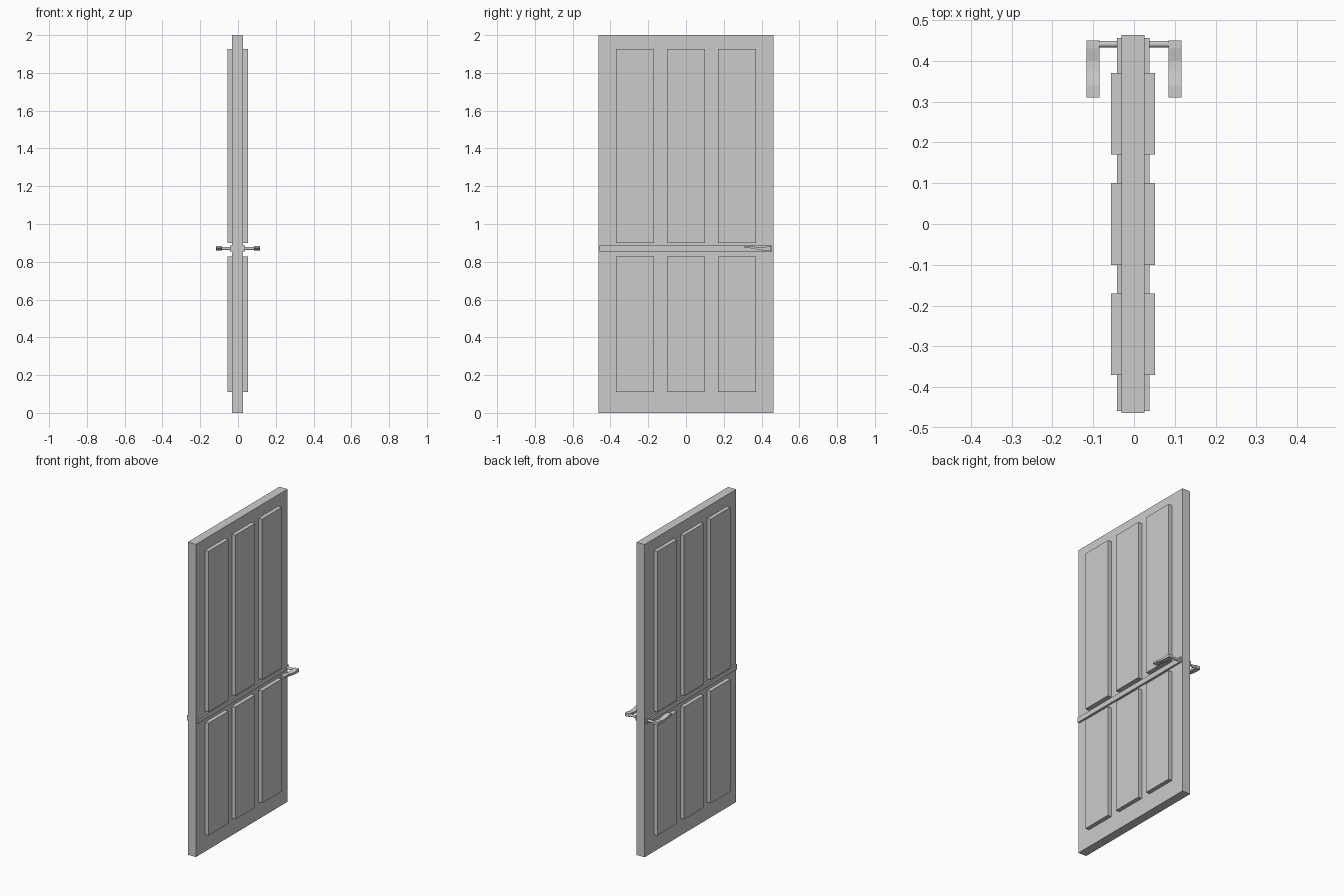
import bpy
import math

if "Cube" in bpy.data.objects:
    bpy.data.objects.remove(bpy.data.objects["Cube"])


def box(name, x, y, z):
    """Box from (min, max) ranges on each axis."""
    bpy.ops.mesh.primitive_cube_add(size=1, location=[(a + b) / 2 for a, b in (x, y, z)])
    ob = bpy.context.object
    ob.name = name
    ob.scale = [b - a for a, b in (x, y, z)]
    bpy.ops.object.transform_apply(location=False, rotation=False, scale=True)
    return ob


def extrude_x(name, profile, x0, x1):
    """Solid from a closed (y, z) profile, extruded along x."""
    n = len(profile)
    verts = [(x, y, z) for x in (x0, x1) for y, z in profile]
    faces = [tuple(range(n))[::-1], tuple(range(n, 2 * n))]
    faces += [(i, (i + 1) % n, n + (i + 1) % n, n + i) for i in range(n)]
    mesh = bpy.data.meshes.new(name)
    mesh.from_pydata(verts, [], faces)
    mesh.update()
    ob = bpy.data.objects.new(name, mesh)
    bpy.context.collection.objects.link(ob)
    return ob


# Door slab and the rail across its middle
box("door_slab", (-0.031, 0.026), (-0.463, 0.463), (0, 2))
box("middle_rail", (-0.042, 0.038), (-0.458, 0.456), (0.854, 0.886))

# Raised panels, showing on both faces: tall row above, short row below
for row, z in (("lower", (0.11, 0.828)), ("upper", (0.90, 1.927))):
    for i, yc in enumerate((-0.27, 0, 0.27)):
        box(f"{row}_panel_{i + 1}", (-0.056, 0.052), (yc - 0.1, yc + 0.1), z)

# Spindle passing through the door
bpy.ops.mesh.primitive_cylinder_add(vertices=16, radius=0.008, depth=0.19,
                                    location=(0, 0.441, 0.87),
                                    rotation=(0, math.pi / 2, 0))
bpy.context.object.name = "handle_spindle"
bpy.ops.object.shade_smooth_by_angle()

# Gently waved lever on each side
lever_top = [(0.45, 0.880), (0.43, 0.880), (0.40, 0.875), (0.375, 0.877), (0.34, 0.884), (0.31, 0.884)]
lever_bottom = [(0.31, 0.872), (0.34, 0.872), (0.375, 0.865), (0.40, 0.861), (0.43, 0.860), (0.45, 0.860)]
for side, x0 in (("left", -0.117), ("right", 0.085)):
    extrude_x(f"{side}_lever", lever_top + lever_bottom, x0, x0 + 0.032)
